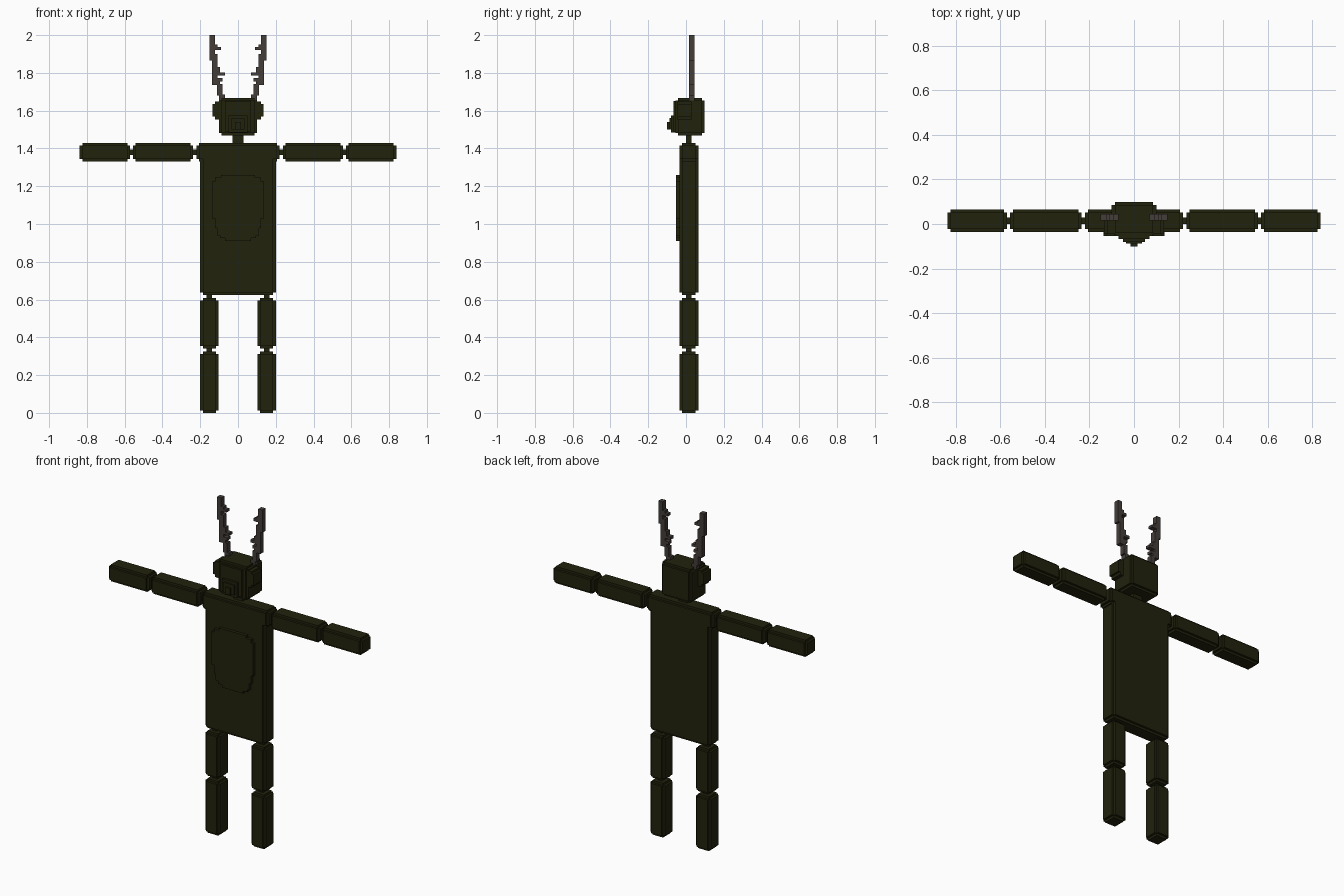
import bpy, bmesh
from mathutils import Matrix, Vector

if "Cube" in bpy.data.objects:
    bpy.data.objects.remove(bpy.data.objects["Cube"])


def make_material(name, rgb):
    m = bpy.data.materials.new(name)
    m.diffuse_color = (*rgb, 1)
    m.use_nodes = True
    m.node_tree.nodes["Principled BSDF"].inputs["Base Color"].default_value = m.diffuse_color
    return m


fur = make_material("dark_olive_fur", (0.016, 0.016, 0.004))
horn = make_material("grey_brown_horn", (0.058, 0.047, 0.042))
STEP = 0.0135


def boxes(name, items, mat):
    """One object from boxes given as (x0, x1, y0, y1, z0, z1)."""
    bm = bmesh.new()
    for x0, x1, y0, y1, z0, z1 in items:
        mid = Vector((x0 + x1, y0 + y1, z0 + z1)) / 2
        size = Matrix.Diagonal((x1 - x0, y1 - y0, z1 - z0, 1))
        bmesh.ops.create_cube(bm, size=1, matrix=Matrix.Translation(mid) @ size)
    me = bpy.data.meshes.new(name)
    bm.to_mesh(me)
    bm.free()
    me.materials.append(mat)
    ob = bpy.data.objects.new(name, me)
    bpy.context.collection.objects.link(ob)
    return ob


def notched(b, axis):
    """Block with stepped long edges and stepped ends along the axis."""
    out = []
    for keep in range(3):
        c = list(b)
        for a in range(3):
            if a != keep:
                if axis != keep and a == axis:
                    pass_step = STEP
                else:
                    pass_step = STEP
                c[2 * a] += pass_step
                c[2 * a + 1] -= pass_step
        out.append(tuple(c))
    return out


def mirrored(items):
    return [(-b[1], -b[0], *b[2:]) for b in items]


def pair(name, items, mat):
    boxes(name + "_left", items, mat)
    boxes(name + "_right", mirrored(items), mat)


# Torso and shoulders
Y0, Y1 = -0.035, 0.065
boxes("torso", notched((-0.2, 0.2, Y0, Y1, 0.625, 1.425), 2), fur)
boxes("shoulders", notched((-0.22, 0.22, Y0, Y1, 1.33, 1.43), 0), fur)

# Belly patch: stacked rows forming a stepped oval
rows = [(0.91, 0.925, 0.07), (0.925, 0.94, 0.095), (0.94, 0.98, 0.11),
        (0.98, 1.03, 0.123), (1.03, 1.225, 0.137), (1.225, 1.245, 0.123),
        (1.245, 1.26, 0.09)]
boxes("belly_patch", [(-w, w, -0.053, -0.03, a, b) for a, b, w in rows], fur)

# Arms
pair("upper_arm", notched((0.237, 0.557, Y0, Y1, 1.33, 1.43), 0), fur)
pair("forearm", notched((0.571, 0.838, Y0, Y1, 1.33, 1.43), 0), fur)
pair("arm_joints", [(x, x + 0.04, 0, 0.03, 1.365, 1.395) for x in (0.208, 0.544)], fur)

# Legs
pair("thigh", notched((0.103, 0.2, Y0, Y1, 0.34, 0.608), 2), fur)
pair("lower_leg", notched((0.103, 0.2, Y0, Y1, 0, 0.324), 2), fur)
pair("leg_joints", [(0.137, 0.167, 0, 0.03, z, z + 0.04) for z in (0.312, 0.597)], fur)

# Neck and head
boxes("neck", [(-0.03, 0.03, 0, 0.03, 1.42, 1.48)], fur)
boxes("head", notched((-0.1, 0.1, -0.055, 0.098, 1.468, 1.667), 2)
      + [(-0.07, 0.07, -0.067, 0.03, 1.49, 1.65)], fur)
boxes("muzzle", [(-0.05, 0.05, -0.08, 0, 1.485, 1.575),
                 (-0.035, 0.035, -0.088, 0, 1.5, 1.56)], fur)
boxes("nose", [(-0.016, 0.016, -0.1, 0, 1.5, 1.54)], fur)
pair("ear", [(0.08, 0.122, -0.045, 0.03, 1.552, 1.648),
             (0.12, 0.135, -0.045, 0.03, 1.568, 1.635)], fur)

# Antlers: stepped beam plus inward prongs, as (x0, x1, z0, z1)
beam = [(0.07, 0.1, 1.655, 1.685), (0.083, 0.11, 1.68, 1.74),
        (0.108, 0.137, 1.735, 1.87), (0.122, 0.15, 1.865, 2.0),
        (0.095, 0.111, 1.735, 1.765), (0.083, 0.11, 1.755, 1.772),
        (0.07, 0.11, 1.787, 1.803), (0.095, 0.11, 1.8, 1.83),
        (0.108, 0.124, 1.868, 1.9), (0.09, 0.124, 1.92, 1.936),
        (0.108, 0.124, 1.934, 1.95)]
pair("antler", [(a, b, 0.016, 0.046, c, d) for a, b, c, d in beam], horn)
